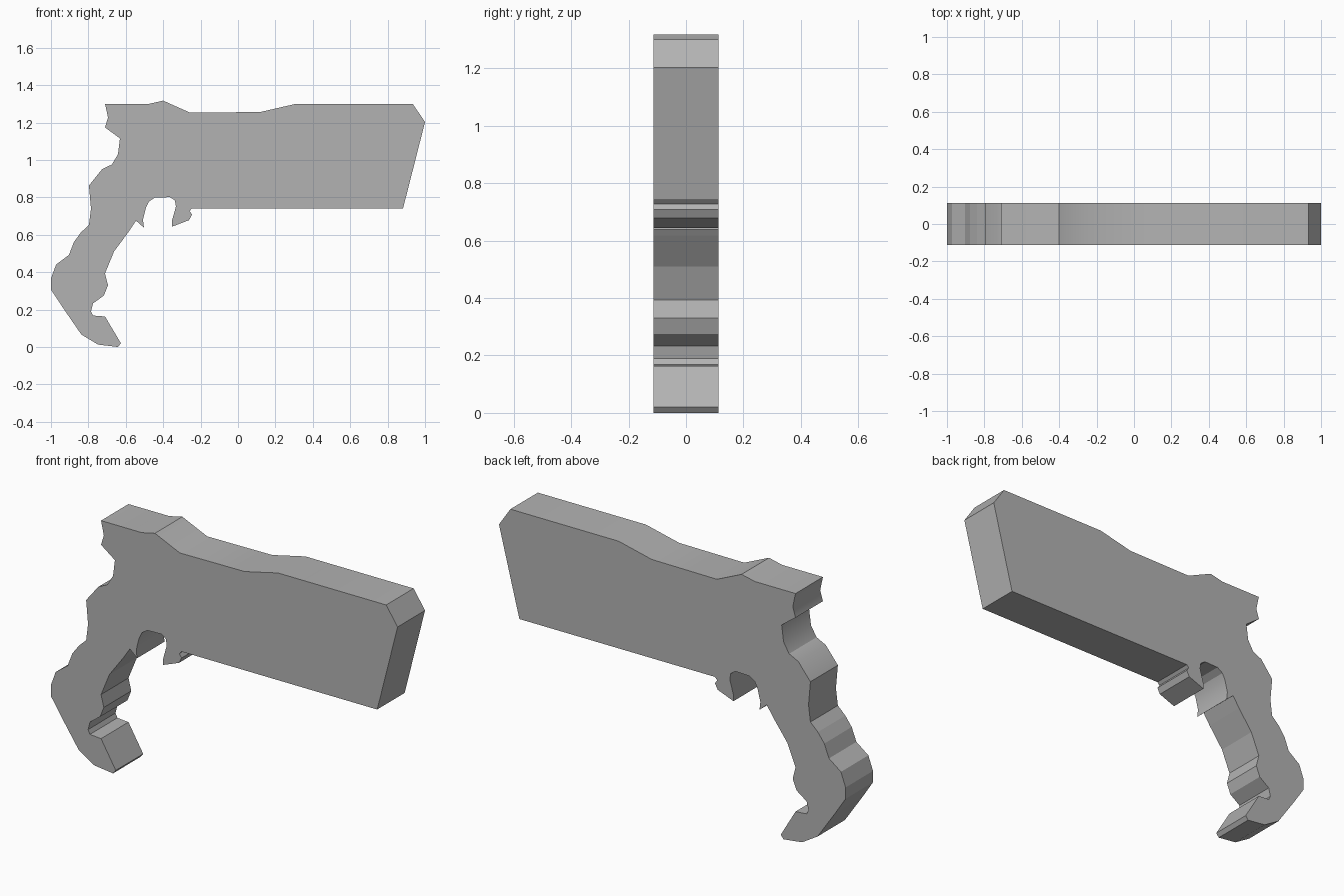
import bpy, bmesh
from math import radians

if "Cube" in bpy.data.objects:
    bpy.data.objects.remove(bpy.data.objects["Cube"])

HALF_WIDTH = 0.113

# Side outline (x, z), clockwise from the rear top corner
barrel = [(-.711, 1.3), (-.476, 1.3), (-.4, 1.317), (-.257, 1.253), (.118, 1.256),
          (.31, 1.3), (.934, 1.3), (1, 1.203), (.9, .81), (.882, .741), (-.246, .741)]
trigger_notch = [(-.259, .727), (-.246, .708), (-.262, .678), (-.353, .643), (-.353, .675),
                 (-.332, .75), (-.337, .783), (-.364, .801), (-.444, .799), (-.476, .778),
                 (-.492, .745), (-.508, .68), (-.503, .638), (-.545, .675)]
grip_front = [(-.583, .618), (-.663, .51), (-.711, .393), (-.695, .33), (-.717, .275),
              (-.775, .233), (-.786, .19), (-.775, .168), (-.711, .163)]
grip_end = [(-.626, .02), (-.642, 0), (-.749, .013), (-.838, .067), (-.941, .217)]
grip_back = [(-1, .307), (-1, .366), (-.973, .44), (-.904, .492), (-.877, .562),
             (-.84, .612), (-.797, .653), (-.786, .74), (-.797, .863), (-.727, .95),
             (-.674, .976), (-.642, 1.03), (-.631, 1.115), (-.711, 1.174), (-.695, 1.227)]


def extrude_outline(name, outline, half):
    """Flat outline in XZ, extruded along Y into a closed slab."""
    bm = bmesh.new()
    face = bm.faces.new([bm.verts.new((x, -half, z)) for x, z in outline])
    side = bmesh.ops.extrude_face_region(bm, geom=[face], use_keep_orig=True)
    moved = [v for v in side["geom"] if isinstance(v, bmesh.types.BMVert)]
    bmesh.ops.translate(bm, verts=moved, vec=(0, 2 * half, 0))
    bmesh.ops.recalc_face_normals(bm, faces=bm.faces[:])
    mesh = bpy.data.meshes.new(name)
    bm.to_mesh(mesh)
    bm.free()
    obj = bpy.data.objects.new(name, mesh)
    bpy.context.collection.objects.link(obj)
    return obj


# One-piece slab body: barrel, trigger notch and curved grip
body = extrude_outline("pistol_body",
                       barrel + trigger_notch + grip_front + grip_end + grip_back,
                       HALF_WIDTH)
bpy.context.view_layer.objects.active = body
body.select_set(True)
bpy.ops.object.shade_smooth_by_angle(angle=radians(30))

# Faceted facets on the lower grip
for poly in body.data.polygons:
    if poly.center.x < -.55 and poly.center.z < .67 and abs(poly.normal.y) < .5:
        poly.use_smooth = False

# Dark grey finish
finish = bpy.data.materials.new("dark_grey")
finish.diffuse_color = (.45, .45, .45, 1)
finish.use_nodes = True
finish.node_tree.nodes["Principled BSDF"].inputs["Base Color"].default_value = finish.diffuse_color
body.data.materials.append(finish)
